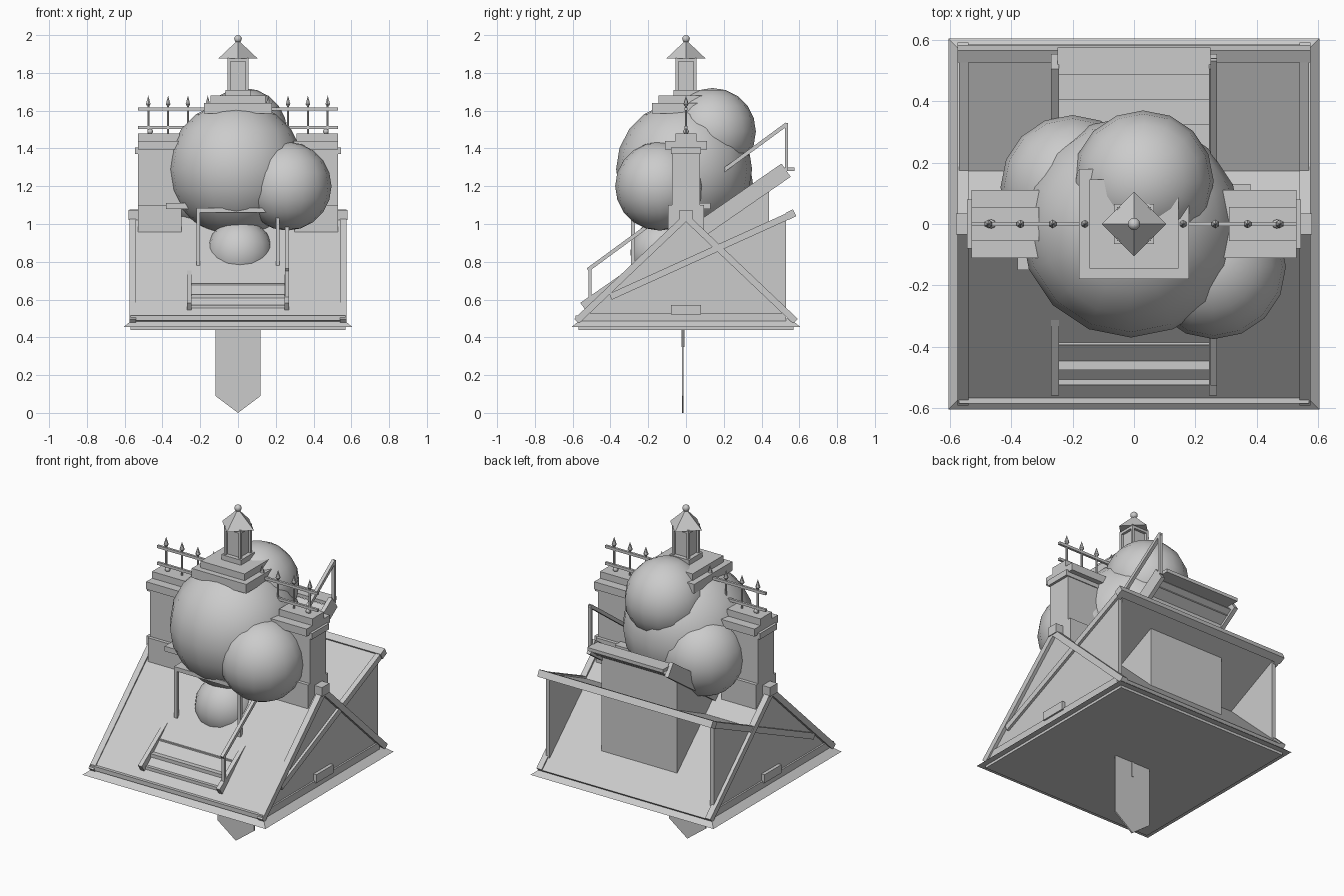
import bpy, bmesh, math
from mathutils import Vector

if "Cube" in bpy.data.objects:
    bpy.data.objects.remove(bpy.data.objects["Cube"])


def mesh_obj(name, bm, smooth=False):
    bmesh.ops.recalc_face_normals(bm, faces=bm.faces)
    me = bpy.data.meshes.new(name)
    bm.to_mesh(me)
    bm.free()
    if smooth:
        for p in me.polygons:
            p.use_smooth = True
    ob = bpy.data.objects.new(name, me)
    bpy.context.collection.objects.link(ob)
    return ob


def box(name, x0, x1, y0, y1, z0, z1):
    bm = bmesh.new()
    bmesh.ops.create_cube(bm, size=1)
    for v in bm.verts:
        v.co = ((x0 + x1) / 2 + v.co.x * (x1 - x0),
                (y0 + y1) / 2 + v.co.y * (y1 - y0),
                (z0 + z1) / 2 + v.co.z * (z1 - z0))
    return mesh_obj(name, bm)


def extrude_x(name, pts, x0, x1):
    """Extrude a (y, z) profile along x."""
    bm = bmesh.new()
    f = bm.faces.new([bm.verts.new((x0, y, z)) for y, z in pts])
    r = bmesh.ops.extrude_face_region(bm, geom=[f])
    for v in r["geom"]:
        if isinstance(v, bmesh.types.BMVert):
            v.co.x = x1
    return mesh_obj(name, bm)


def board(name, a, b, t, x0, x1):
    """Straight board between two (y, z) points, t thick in profile."""
    a, b = Vector(a), Vector(b)
    d = (b - a).normalized() * t / 2
    n = Vector((-d.y, d.x))
    return extrude_x(name, [a - n, b - n, b + n, a + n], x0, x1)


def cone(name, x, y, z0, z1, r0, r1, seg, turn=0.0):
    bm = bmesh.new()
    bmesh.ops.create_cone(bm, cap_ends=True, segments=seg, radius1=r0, radius2=r1, depth=z1 - z0)
    c, s = math.cos(turn), math.sin(turn)
    for v in bm.verts:
        v.co = (x + v.co.x * c - v.co.y * s, y + v.co.x * s + v.co.y * c, v.co.z + (z0 + z1) / 2)
    return mesh_obj(name, bm)


def ball(name, x, y, z, r, seg=16, rings=10):
    bm = bmesh.new()
    bmesh.ops.create_uvsphere(bm, u_segments=seg, v_segments=rings, radius=r)
    bmesh.ops.translate(bm, verts=bm.verts, vec=(x, y, z))
    return mesh_obj(name, bm, True)


# Flared skirt with closed underside
cone("skirt", 0, 0, 0.455, 0.50, 0.605 * 2**.5, 0.55 * 2**.5, 4, math.pi / 4)
box("floor_plate", -.57, .57, -.57, .57, .44, .458)

# Main roof slopes and rear shed slope
board("front_slope", (-.575, .49), (0, 1.03), .025, -.57, .57)
board("back_slope", (0, 1.03), (.58, .485), .02, -.56, .56)
board("shed_slope", (.16, .865), (.565, 1.055), .02, -.57, .57)
board("shed_eave", (.535, 1.04), (.575, 1.06), .04, -.575, .575)
box("front_eave_strip", -.57, .57, -.585, -.56, .49, .515)

# Gable walls, rakes, vents and ridge ends on both sides
gable = [(-.57, .47), (.53, .47), (.53, 1.03), (.18, .87), (0, 1.03)]
for s, side in ((-1, "left"), (1, "right")):
    def sx(a, b):
        return (min(s * a, s * b), max(s * a, s * b))
    extrude_x(side + "_gable", gable, *sx(.53, .555))
    board(side + "_front_rake", (-.58, .485), (.01, 1.045), .035, *sx(.54, .575))
    board(side + "_back_rake", (-.01, 1.045), (.58, .485), .035, *sx(.54, .575))
    board(side + "_shed_rake", (-.40, .615), (.57, 1.055), .035, *sx(.54, .57))
    box(side + "_base_board", *sx(.54, .565), -.55, .53, .47, .53)
    box(side + "_vent", *sx(.55, .575), -.08, .08, .52, .57)
    box(side + "_ridge_end", *sx(.50, .58), -.035, .035, 1.02, 1.075)

    # Chimney
    box(side + "_chimney_foot", *sx(.30, .53), -.095, .095, .94, 1.10)
    box(side + "_chimney_shaft", *sx(.30, .53), -.075, .075, .9, 1.38)
    box(side + "_chimney_band", *sx(.29, .545), -.08, .08, 1.37, 1.405)
    box(side + "_chimney_cap", *sx(.29, .53), -.11, .11, 1.395, 1.44)
    box(side + "_chimney_top", *sx(.31, .53), -.055, .055, 1.44, 1.48)

    # Fence spears
    for x in (.16, .265, .37, .475):
        cone(side + "_spear_shaft", s * x, 0, 1.48, 1.63, .006, .006, 6)
        cone(side + "_spear_tip", s * x, 0, 1.635, 1.68, .014, 0, 6)
        cone(side + "_spear_collar", s * x, 0, 1.62, 1.635, .004, .014, 6)
    ball(side + "_fence_knob", s * .465, 0, 1.49, .015, 8, 6)

    # Stair stringers
    board(side + "_stringer", (-.535, .548), (.53, 1.285), .085, *sx(.245, .27))
    # Deck legs
    box(side + "_deck_leg", *sx(.20, .22), -.29, -.27, .78, 1.08)

for z in (1.51, 1.61):
    box("fence_rail", -.53, .53, -.007, .007, z - .008, z + .008)

# Stair treads
for i in range(14):
    y, z = -.51 + i * .08, .562 + i * .056
    box("tread", -.25, .25, y - .015 if i == 0 else y - .045, y + (.01 if i < 2 else .045), z - .01, z + .01)
board("stair_soffit", (.05, .93), (.52, 1.255), .015, -.25, .25)

# Single handrail on the right of the stair
board("handrail", (-.52, .757), (.535, 1.53), .02, .25, .27)
box("handrail_post_front", .25, .27, -.515, -.5, .55, .77)
box("handrail_post_back", .25, .27, .525, .54, 1.28, 1.535)

# Box under the stair at the back
extrude_x("stair_box", [(.05, .55), (.44, .55), (.44, 1.21), (.05, .94)], -.25, .25)

# Deck hidden in the foliage
box("deck", -.38, .38, -.15, .13, 1.08, 1.11)
box("deck_front_beam", -.22, .22, -.29, -.15, 1.06, 1.085)

# Foliage
ball("foliage_main", -.01, -.01, 1.29, .36)
ball("foliage_right", .26, -.14, 1.20, .235)
ball("foliage_top", .03, .14, 1.49, .23)
ball("foliage_left", -.2, .12, 1.21, .235)
ball("foliage_low", .01, -.12, .85, .175)

# Stepped pedestal and lantern
box("pedestal_lower", -.18, .18, -.18, .18, 1.585, 1.64)
box("pedestal_upper", -.145, .145, -.145, .145, 1.64, 1.68)
box("lantern_base", -.065, .065, -.065, .065, 1.68, 1.71)
box("lantern_core", -.04, .04, -.04, .04, 1.71, 1.88)
for x in (-.048, .048):
    for y in (-.048, .048):
        box("lantern_post", x - .007, x + .007, y - .007, y + .007, 1.71, 1.88)
box("lantern_head", -.055, .055, -.055, .055, 1.86, 1.88)
cone("lantern_roof", 0, 0, 1.875, 1.965, .105, .01, 4)
ball("lantern_finial", 0, 0, 1.98, .02, 12, 8)

# Hanging pointed plate and rod underneath
bm = bmesh.new()
pts = [(-.12, .45), (-.12, .09), (0, 0), (.12, .09), (.12, .45)]
face = bm.faces.new([bm.verts.new((x, -.021, z)) for x, z in pts])
ext = bmesh.ops.extrude_face_region(bm, geom=[face])
for g in ext["geom"]:
    if isinstance(g, bmesh.types.BMVert):
        g.co.y = -.012
mesh_obj("hanging_plate", bm)
box("plate_rod", -.007, .007, -.025, -.008, .35, .45)
